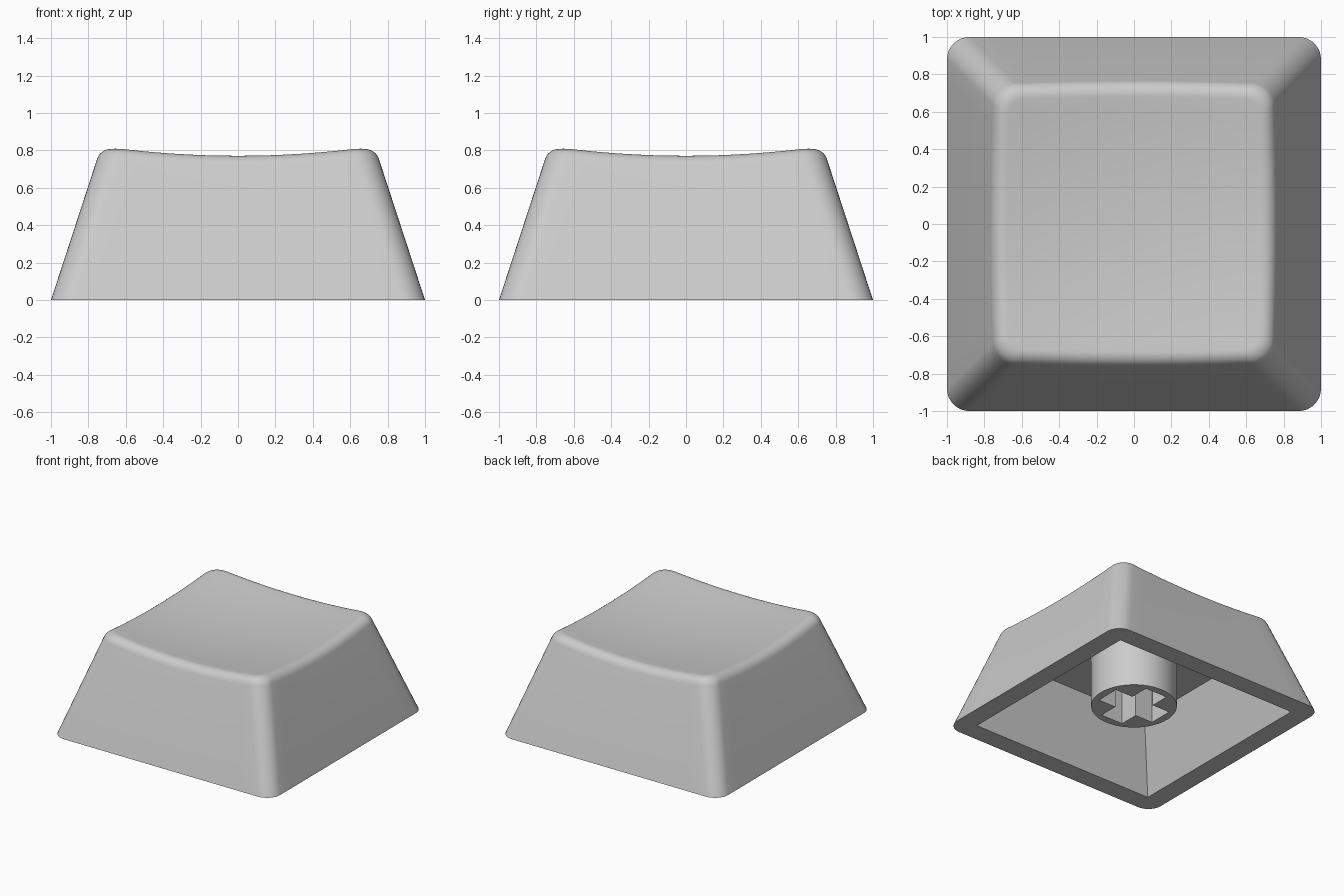
import bpy, bmesh, math
from mathutils import Vector

if "Cube" in bpy.data.objects:
    bpy.data.objects.remove(bpy.data.objects["Cube"])

CORNER_R = 0.12      # corner radius of the outer walls
FILLET = 0.065       # tangent length of the top edge rounding
ARC, EDGE = 8, 14    # segments per corner and per straight side

grey = bpy.data.materials.new("light grey plastic")
grey.diffuse_color = (0.6, 0.6, 0.6, 1)
grey.use_nodes = True
grey.node_tree.nodes["Principled BSDF"].inputs["Base Color"].default_value = grey.diffuse_color


def half(z):
    """Half width of the tapering outer wall."""
    return 1 - 0.327 * z


def dish(x, y):
    """Height of the scooped top."""
    return 0.724 + 0.1 * (x * x + y * y)


# Perimeter samples: core position on a unit square and outward direction
samples = []
for k in range(4):
    a0 = k * math.pi / 2
    c = Vector((1, 1)), Vector((-1, 1)), Vector((-1, -1)), Vector((1, -1))
    for i in range(ARC + 1):
        a = a0 + i / ARC * math.pi / 2
        samples.append((c[k], Vector((math.cos(a), math.sin(a)))))
    n = Vector((math.cos(a0 + math.pi / 2), math.sin(a0 + math.pi / 2)))
    for i in range(1, EDGE):
        samples.append((c[k].lerp(c[(k + 1) % 4], i / EDGE), n))


def at(s, h, r):
    return s[0] * (h - r) + s[1] * r


def flat_ring(h, r, z):
    return [Vector((*at(s, h, r), z)) for s in samples]


def top_rings():
    """Wall end, rounded edge and dish rings, following the scooped rim."""
    columns = []
    for s in samples:
        z = 0.78
        for _ in range(20):
            z = dish(*at(s, half(z), CORNER_R))
        edge = Vector((*at(s, half(z), CORNER_R), z))
        zl = z - FILLET * 0.95
        low = Vector((*at(s, half(zl), CORNER_R), zl))
        p = at(s, half(z) - FILLET, CORNER_R - FILLET * 0.7)
        high = Vector((*p, dish(*p)))
        col, w = [], 0.81
        for i in range(9):
            t = i / 8
            b0, b1, b2 = (1 - t) ** 2, 2 * w * t * (1 - t), t * t
            col.append((low * b0 + edge * b1 + high * b2) / (b0 + b1 + b2))
        for f in (0.9, 0.78, 0.64, 0.5, 0.36, 0.22, 0.1):
            q = p * f
            col.append(Vector((*q, dish(*q))))
        columns.append(col)
    return [list(r) for r in zip(*columns)]


# Cap shell: ceiling, cavity walls, bottom rim, outer walls, scooped top
rings = [flat_ring(0.65, 0, 0.53), flat_ring(0.84, 0, 0),
         flat_ring(1, CORNER_R, 0)] + top_rings()
bm = bmesh.new()
loops = [[bm.verts.new(p) for p in r] for r in rings]
N = len(samples)
for a, b in zip(loops, loops[1:]):
    for i in range(N):
        j = (i + 1) % N
        bm.faces.new((a[i], a[j], b[j], b[i]))
for loop, z in ((loops[0], 0.53), (loops[-1], dish(0, 0))):
    centre = bm.verts.new((0, 0, z))
    for i in range(N):
        bm.faces.new((loop[i], loop[(i + 1) % N], centre))
bmesh.ops.remove_doubles(bm, verts=bm.verts, dist=1e-5)
bmesh.ops.recalc_face_normals(bm, faces=bm.faces)
mesh = bpy.data.meshes.new("cap_shell")
bm.to_mesh(mesh)
bm.free()
shell = bpy.data.objects.new("cap_shell", mesh)
bpy.context.collection.objects.link(shell)

# Stem: round post with a cross-shaped socket
L, W, R = 0.26, 0.1, 0.323
circle = [(R * math.cos(i * math.tau / 64), R * math.sin(i * math.tau / 64)) for i in range(64)]
cross = []
for k in range(4):
    for x, y in ((L, -W), (L, W), (W, W)):
        for _ in range(k):
            x, y = -y, x
        cross.append((x, y))
curve = bpy.data.curves.new("stem", 'CURVE')
curve.dimensions = '2D'
curve.fill_mode = 'BOTH'
curve.extrude = 0.212
for outline in (circle, cross):
    sp = curve.splines.new('POLY')
    sp.points.add(len(outline) - 1)
    for pt, (x, y) in zip(sp.points, outline):
        pt.co = (x, y, 0, 1)
    sp.use_cyclic_u = True
stem = bpy.data.objects.new("stem", curve)
stem.location.z = 0.322
bpy.context.collection.objects.link(stem)
bpy.context.view_layer.objects.active = stem
stem.select_set(True)
bpy.ops.object.convert(target='MESH')
stem = bpy.context.view_layer.objects.active
bm = bmesh.new()
bm.from_mesh(stem.data)
bmesh.ops.remove_doubles(bm, verts=bm.verts, dist=1e-5)
bmesh.ops.recalc_face_normals(bm, faces=bm.faces)
bm.to_mesh(stem.data)
bm.free()

# Material and shading
for ob in (shell, stem):
    ob.data.materials.clear()
    ob.data.materials.append(grey)
    bpy.ops.object.select_all(action='DESELECT')
    ob.select_set(True)
    bpy.context.view_layer.objects.active = ob
    bpy.ops.object.shade_smooth_by_angle(angle=math.radians(30))
